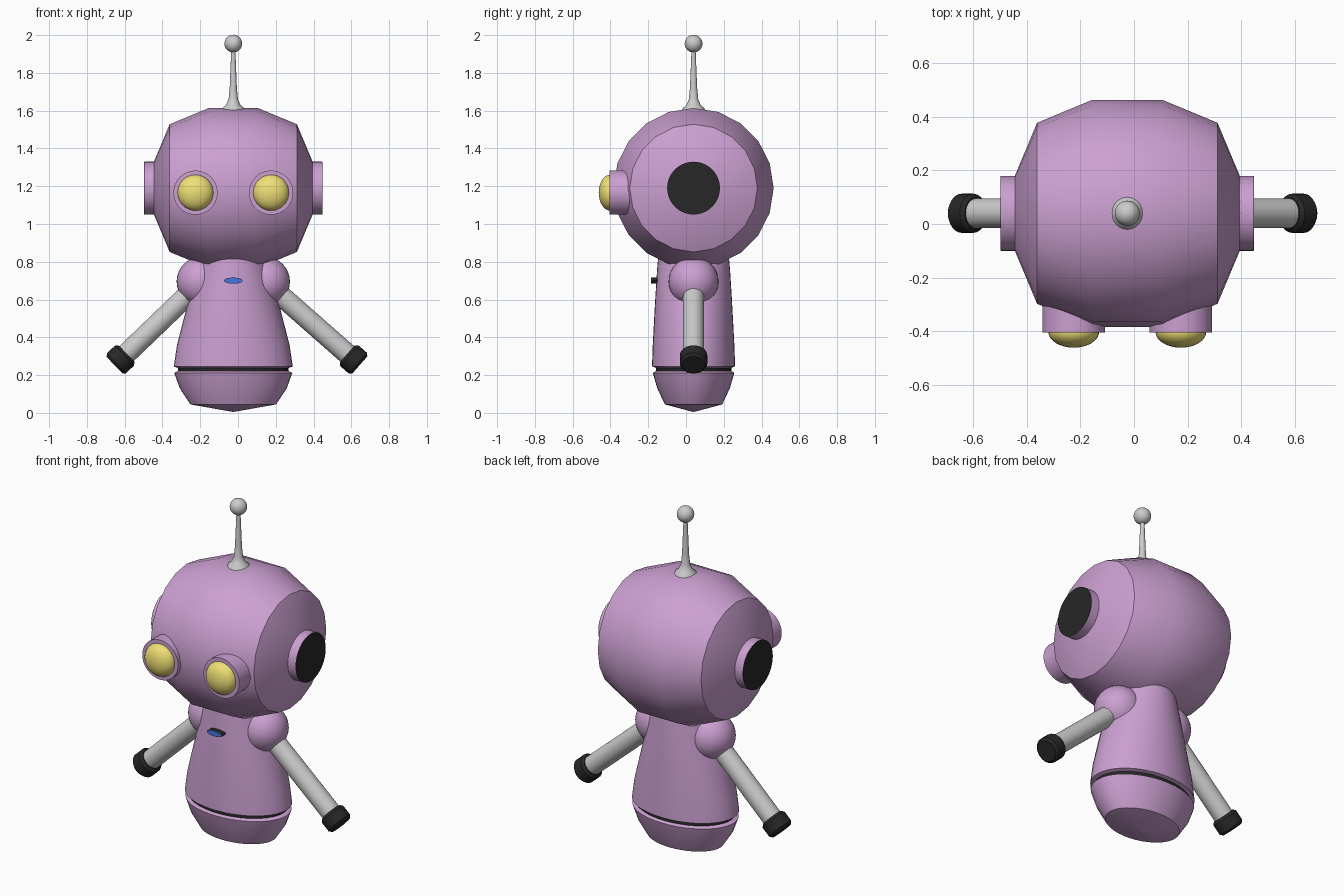
import bpy, bmesh, math
from mathutils import Matrix, Vector

if "Cube" in bpy.data.objects:
    bpy.data.objects.remove(bpy.data.objects["Cube"])

CX, CY = -0.025, 0.04          # axis of head and torso


def material(name, rgb):
    m = bpy.data.materials.new(name)
    m.diffuse_color = (*rgb, 1)
    m.use_nodes = True
    m.node_tree.nodes["Principled BSDF"].inputs["Base Color"].default_value = m.diffuse_color
    return m


PURPLE = material("purple", (0.60, 0.35, 0.64))
DARK = material("dark", (0.02, 0.02, 0.02))
YELLOW = material("yellow", (0.86, 0.74, 0.18))
BLUE = material("blue", (0.06, 0.18, 0.72))


def finish(name, bm, matrix, mat, angle=32):
    bmesh.ops.remove_doubles(bm, verts=bm.verts, dist=1e-5)
    bmesh.ops.recalc_face_normals(bm, faces=bm.faces)
    me = bpy.data.meshes.new(name)
    bm.to_mesh(me)
    bm.free()
    me.transform(matrix)
    for p in me.polygons:
        p.use_smooth = True
    me.set_sharp_from_angle(angle=math.radians(angle))
    if mat:
        me.materials.append(mat)
    ob = bpy.data.objects.new(name, me)
    bpy.context.collection.objects.link(ob)
    return ob


def loft(name, rows, origin, axis=(0, 0, 1), mat=None, sides=32, angle=32):
    """Stack elliptical rings (height, rx[, ry]) along an axis, with end caps."""
    bm = bmesh.new()
    rings = []
    for row in rows:
        h, rx, ry = row[0], row[1], row[-1]
        rings.append([bm.verts.new((rx * math.cos(a), ry * math.sin(a), h))
                      for a in (2 * math.pi * i / sides for i in range(sides))])
    for lo, hi in zip(rings, rings[1:]):
        for i in range(sides):
            j = (i + 1) % sides
            bm.faces.new((lo[i], lo[j], hi[j], hi[i]))
    for ring in (rings[0], rings[-1]):
        bm.faces.new(ring)
    if axis == (0, -1, 0):
        rot = Matrix.Rotation(math.pi / 2, 4, 'X')
    else:
        rot = Vector((0, 0, 1)).rotation_difference(Vector(axis)).to_matrix().to_4x4()
    return finish(name, bm, Matrix.Translation(origin) @ rot, mat, angle)


def ball(name, centre, radii, mat=None):
    bm = bmesh.new()
    bmesh.ops.create_uvsphere(bm, u_segments=32, v_segments=16, radius=1)
    return finish(name, bm, Matrix.Translation(centre) @ Matrix.Diagonal((*radii, 1)), mat)


# Head: faceted barrel lying along x
half = [(0.13, 0.424), (0.337, 0.338), (0.42, 0.14)]
barrel = [(-h, r) for h, r in reversed(half)] + half
loft("head", barrel, (CX, CY, 1.19), (1, 0, 0), PURPLE, sides=20)

# Torso, dark waist seam and hips
loft("torso", [(0.235, 0.285, 0.19), (0.246, 0.315, 0.22), (0.36, 0.298, 0.216),
               (0.585, 0.24, 0.204), (0.76, 0.19, 0.193), (0.85, 0.165, 0.185)],
     (CX, CY, 0), mat=PURPLE, sides=40)
loft("waist_seam", [(0.215, 0.292, 0.2), (0.245, 0.292, 0.2)], (CX, CY, 0), mat=DARK, sides=40)
loft("hips", [(0.005, 0.002, 0.002), (0.045, 0.227, 0.152), (0.13, 0.283, 0.192),
              (0.212, 0.313, 0.216), (0.226, 0.285, 0.19)],
     (CX, CY, 0), mat=PURPLE, sides=40, angle=30)

# Chest button: dark rim with a blue face
loft("button_rim", [(0, 0.05, 0.016), (0.08, 0.05, 0.016)], (CX, -0.103, 0.70),
     (0, -1, 0), DARK)
loft("button_face", [(0, 0.049, 0.0155), (0.005, 0.049, 0.0155)], (CX, -0.181, 0.70),
     (0, -1, 0), BLUE)

# Antenna
loft("antenna_stem", [(1.59, 0.066), (1.615, 0.056), (1.63, 0.038), (1.66, 0.025),
                      (1.72, 0.019), (1.92, 0.011)], (CX, CY, 0), sides=24, angle=50)
ball("antenna_tip", (CX, CY, 1.955), (0.047,) * 3)

for side, s, hand_x in (("left", -1, -0.622), ("right", 1, 0.612)):
    # Ear with dark cap
    loft(side + "_ear", [(0.40, 0.14), (0.471, 0.14)], (CX, CY, 1.19), (s, 0, 0), PURPLE, 40)
    loft(side + "_ear_cap", [(0.468, 0.139), (0.473, 0.139)], (CX, CY, 1.19), (s, 0, 0), DARK, 40)

    # Eye housing and lens
    ex = CX + s * 0.2
    loft(side + "_eye_housing", [(0, 0.117), (0.205, 0.117)], (ex, -0.2, 1.166),
         (0, -1, 0), PURPLE, 40)
    ball(side + "_eye_lens", (ex, -0.402, 1.166), (0.095, 0.06, 0.095), YELLOW)

    # Shoulder, arm and hand along one line
    shoulder = Vector((CX + s * 0.168, CY, 0.695))
    hand = Vector((hand_x, CY, 0.283))
    reach = hand - shoulder
    length, d = reach.length, tuple(reach.normalized())
    ball(side + "_shoulder", shoulder, (0.132,) * 3, PURPLE)
    loft(side + "_arm", [(0.05, 0.055), (length, 0.055)], shoulder, d)
    loft(side + "_hand", [(-0.044, 0.06), (-0.03, 0.073), (0.03, 0.073), (0.044, 0.06)],
         hand, d, DARK)
